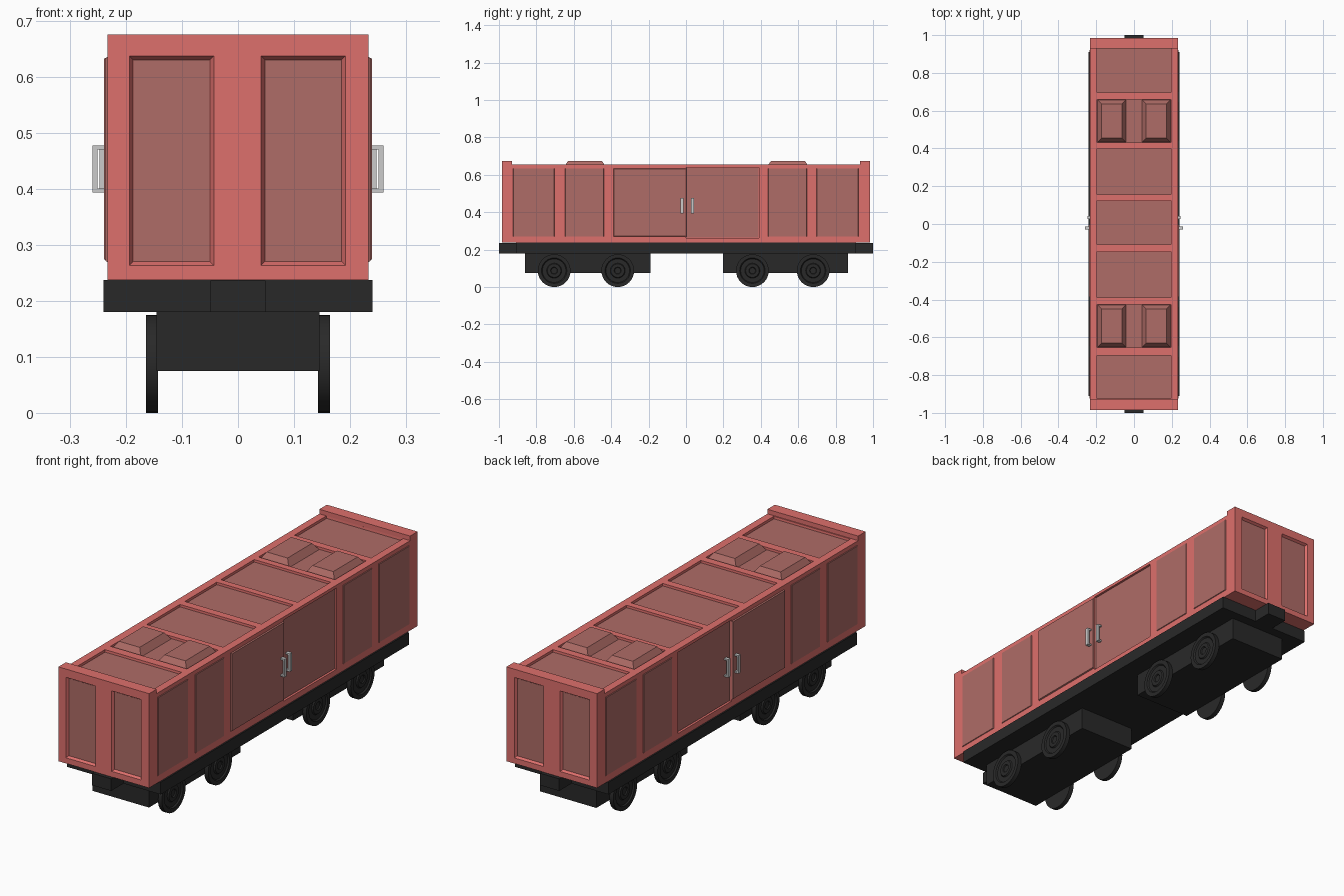
import bpy, bmesh, math

if "Cube" in bpy.data.objects:
    bpy.data.objects.remove(bpy.data.objects["Cube"])


def mat(name, col):
    m = bpy.data.materials.new(name)
    m.diffuse_color = (*col, 1)
    m.use_nodes = True
    m.node_tree.nodes["Principled BSDF"].inputs["Base Color"].default_value = m.diffuse_color
    return m


RED = mat("red_paint", (0.73, 0.16, 0.15))
PANEL = mat("dull_red_panel", (0.43, 0.15, 0.135))
BLACK = mat("black_steel", (0.022, 0.022, 0.022))


def finish(name, bm, material=None):
    bmesh.ops.recalc_face_normals(bm, faces=bm.faces[:])
    me = bpy.data.meshes.new(name)
    bm.to_mesh(me)
    bm.free()
    ob = bpy.data.objects.new(name, me)
    bpy.context.collection.objects.link(ob)
    if material:
        me.materials.append(material)
    return ob


def frustum(bm, axis, w0, w1, r0, r1=None):
    """Block from w0 to w1 along axis; r0, r1 are end rectangles (u0, u1, v0, v1)."""
    rings = []
    for w, (a, b, c, d) in ((w0, r0), (w1, r1 or r0)):
        ring = []
        for u, v in ((a, c), (b, c), (b, d), (a, d)):
            co = [u, v]
            co.insert(axis, w)
            ring.append(bm.verts.new(co))
        rings.append(ring)
    lo, hi = rings
    bm.faces.new(lo)
    bm.faces.new(hi)
    for i in range(4):
        j = (i + 1) % 4
        bm.faces.new((lo[i], lo[j], hi[j], hi[i]))


def block(name, material, *args):
    bm = bmesh.new()
    frustum(bm, *args)
    return finish(name, bm, material)


def shrink(r, d):
    return (r[0] + d, r[1] - d, r[2] + d, r[3] - d)


W, ROOF, BASE, TOP = 0.233, 0.654, 0.237, 0.675

# Roof, end and door openings
roof_rows = [(-0.925, -0.695), (-0.655, -0.425), (-0.39, -0.145), (-0.11, 0.125),
             (0.155, 0.40), (0.43, 0.66), (0.695, 0.93)]
roof_rects = [(-0.197, 0.197, a, b) for a, b in roof_rows]
end_rects = [(-0.195, -0.042, 0.262, 0.638), (0.04, 0.193, 0.262, 0.638)]
back_door = (0.0, 0.39, 0.263, 0.64)

# Body: side profile with raised ends, extruded across the width
bm = bmesh.new()
profile = [(-0.985, BASE), (0.985, BASE), (0.985, TOP), (0.93, TOP), (0.93, ROOF),
           (-0.93, ROOF), (-0.93, TOP), (-0.985, TOP)]
face = bm.faces.new([bm.verts.new((-W, y, z)) for y, z in profile])
ext = bmesh.ops.extrude_face_region(bm, geom=[face])
bmesh.ops.translate(bm, vec=(2 * W, 0, 0),
                    verts=[g for g in ext["geom"] if isinstance(g, bmesh.types.BMVert)])
body = finish("body_shell", bm, RED)

# Recess cutter
bm = bmesh.new()
for r in roof_rects:
    frustum(bm, 2, 0.642, 0.67 if abs(r[2]) < 0.9 and abs(r[3]) < 0.9 else 0.6545,
            shrink(r, 0.001), r)
for s in (-1, 1):
    for r in end_rects:
        frustum(bm, 1, s * 0.973, s * 0.987, shrink(r, 0.008), r)
    frustum(bm, 0, s * 0.222, s * 0.24, back_door)
cutter = finish("recess_cutter", bm, RED)
cutter.hide_render = True
mod = body.modifiers.new("recesses", "BOOLEAN")
mod.object = cutter
mod.operation = "DIFFERENCE"
mod.solver = "EXACT"
bpy.context.view_layer.objects.active = body
bpy.ops.object.modifier_apply(modifier=mod.name)
bpy.data.objects.remove(cutter)

# Dull panels lining the recesses
bm = bmesh.new()
for r in roof_rects:
    frustum(bm, 2, 0.64, 0.6435, shrink(r, 0.002))
finish("roof_panels", bm, PANEL)
bm = bmesh.new()
for s in (-1, 1):
    for r in end_rects:
        frustum(bm, 1, s * 0.970, s * 0.974, shrink(r, 0.0085))
finish("end_panels", bm, PANEL)

# Roof vents
bm = bmesh.new()
for a, b in (roof_rows[1], roof_rows[5]):
    for s in (-1, 1):
        xs = sorted((s * 0.042, s * 0.193))
        r = (xs[0], xs[1], a + 0.003, b - 0.003)
        frustum(bm, 2, 0.643, TOP, r, shrink(r, 0.022))
finish("roof_vents", bm, PANEL)

# Side panels and doors
bm = bmesh.new()
for s in (-1, 1):
    for a, b in ((-0.927, -0.70), (-0.65, -0.435), (0.435, 0.65), (0.695, 0.925)):
        r = (a, b, 0.266, 0.638)
        frustum(bm, 0, s * 0.228, s * 0.236, r, shrink(r, 0.005))
finish("side_panels", bm, PANEL)
for s, side in ((-1, "left"), (1, "right")):
    r = (-0.39, 0.002, 0.268, 0.638)
    block(side + "_front_door", PANEL, 0, s * 0.225, s * 0.239, r, shrink(r, 0.006))
    block(side + "_back_door", PANEL, 0, s * 0.215, s * 0.226, shrink(back_door, 0.003))
    # Handles: grip on two stubs
    for y, x, end in ((-0.022, 0.239, "front"), (0.035, 0.226, "back")):
        bm = bmesh.new()
        frustum(bm, 0, s * (x + 0.012), s * (x + 0.021), (y - 0.008, y + 0.008, 0.393, 0.477))
        for z in (0.393, 0.470):
            frustum(bm, 0, s * (x - 0.002), s * (x + 0.013), (y - 0.008, y + 0.008, z, z + 0.007))
        finish(f"{side}_{end}_door_handle", bm)

# Chassis and couplers
block("chassis", BLACK, 2, 0.18, 0.237, (-0.24, 0.24, -0.91, 0.91))
for s, end in ((-1, "front"), (1, "back")):
    block(end + "_coupler", BLACK, 1, s * 0.90, s * 1.0, (-0.049, 0.049, 0.18, 0.236))

# Bogies
block("front_bogie", BLACK, 2, 0.075, 0.182, (-0.145, 0.145, -0.86, -0.19))
block("back_bogie", BLACK, 2, 0.075, 0.182, (-0.145, 0.145, 0.197, 0.865))


# Wheels: lathed rim, dish and hub
def wheel(name, s, y):
    prof = [(0.143, 0), (0.143, 0.0875), (0.164, 0.0875), (0.164, 0.068), (0.158, 0.063),
            (0.158, 0.04), (0.164, 0.036), (0.164, 0.019), (0.159, 0.016), (0.159, 0)]
    bm = bmesh.new()
    vs = [bm.verts.new((s * x, 0, r)) for x, r in prof]
    es = [bm.edges.new(p) for p in zip(vs, vs[1:])]
    bmesh.ops.spin(bm, geom=vs + es, cent=(0, 0, 0), axis=(1, 0, 0),
                   angle=math.tau, steps=32, use_duplicate=False)
    bmesh.ops.remove_doubles(bm, verts=bm.verts[:], dist=1e-5)
    ob = finish(name, bm, BLACK)
    ob.location = (0, y, 0.0875)
    bpy.ops.object.select_all(action="DESELECT")
    ob.select_set(True)
    bpy.context.view_layer.objects.active = ob
    bpy.ops.object.shade_smooth_by_angle(angle=math.radians(30))


for i, y in enumerate((-0.705, -0.365, 0.355, 0.68), 1):
    wheel(f"left_wheel_{i}", -1, y)
    wheel(f"right_wheel_{i}", 1, y)
